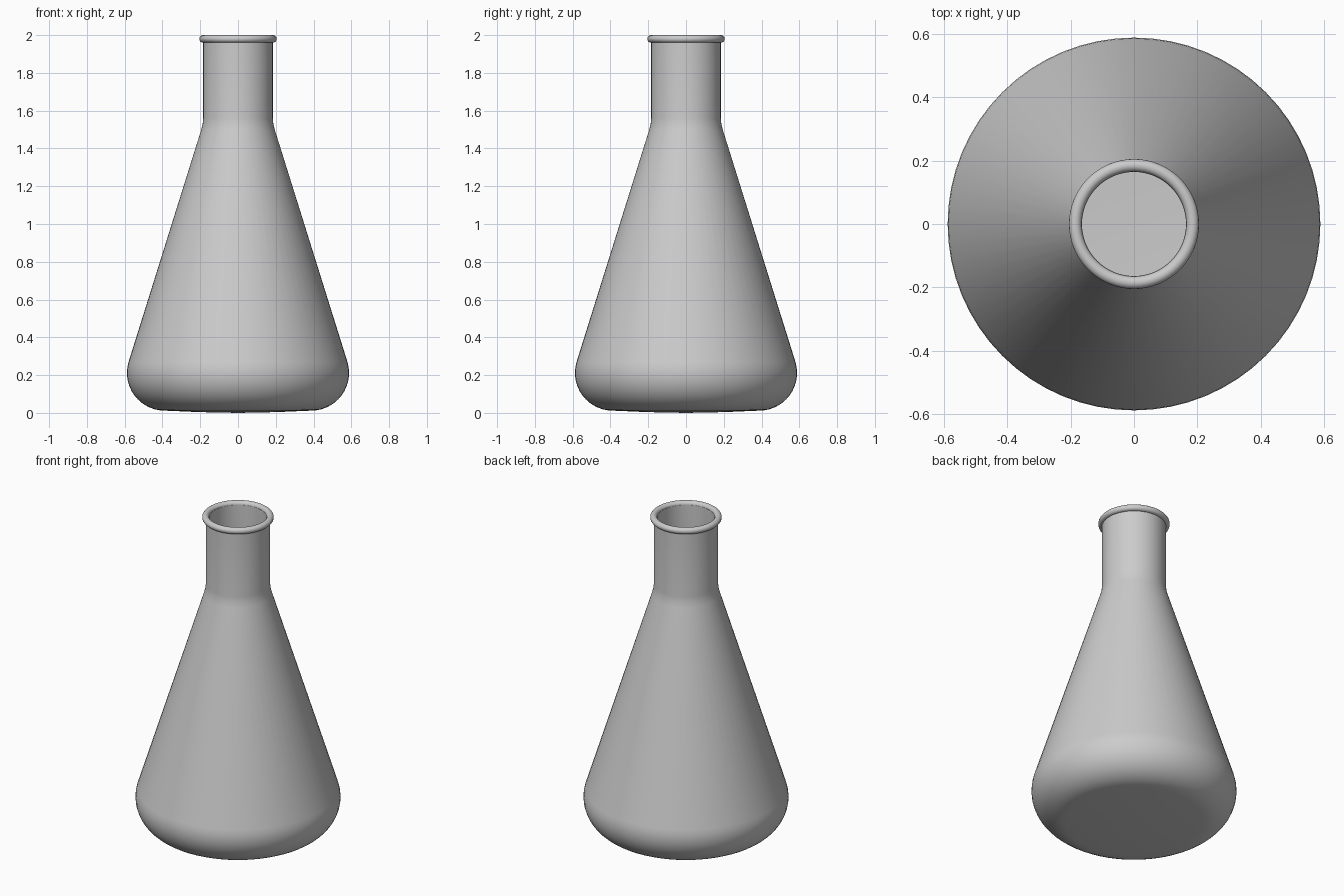
import bpy, bmesh, math

cube = bpy.data.objects.get("Cube")
if cube:
    bpy.data.objects.remove(cube, do_unlink=True)

SEGMENTS = 64
WALL = 0.02

glass = bpy.data.materials.new("grey_glass")
glass.use_nodes = True
colour = (0.6, 0.6, 0.6, 1.0)
glass.diffuse_color = colour
glass.node_tree.nodes["Principled BSDF"].inputs["Base Color"].default_value = colour


def arc(cx, cz, radius, start, end, steps):
    """Points on an arc in the (radius, height) plane, angles in degrees."""
    angles = [math.radians(start + (end - start) * i / steps) for i in range(steps + 1)]
    return [(cx + radius * math.cos(a), cz + radius * math.sin(a)) for a in angles]


def lathe(name, profile):
    """Revolve a profile around the z axis."""
    bm = bmesh.new()
    verts = [bm.verts.new((r, 0, z)) for r, z in profile]
    edges = [bm.edges.new(pair) for pair in zip(verts, verts[1:])]
    bmesh.ops.spin(bm, geom=verts + edges, cent=(0, 0, 0), axis=(0, 0, 1),
                   angle=math.tau, steps=SEGMENTS)
    bmesh.ops.remove_doubles(bm, verts=bm.verts, dist=0.0001)
    bmesh.ops.recalc_face_normals(bm, faces=bm.faces)
    mesh = bpy.data.meshes.new(name)
    bm.to_mesh(mesh)
    bm.free()
    mesh.materials.append(glass)
    obj = bpy.data.objects.new(name, mesh)
    bpy.context.collection.objects.link(obj)
    bpy.ops.object.select_all(action="DESELECT")
    obj.select_set(True)
    bpy.context.view_layer.objects.active = obj
    bpy.ops.object.shade_smooth_by_angle(angle=math.radians(40))
    return obj


# Flask: slightly bowed base, rounded heel, cone, shoulder and neck
outside = [(0, 0), (0.2, 0.004)]
outside += arc(0.388, 0.212, 0.2, -90, 17.3, 14)
outside += [(0.195, 1.498), (0.187, 1.53), (0.184, 1.56), (0.184, 1.98)]

# Inner surface, returning from the mouth to the floor
inside = [(0.184 - WALL, 1.98), (0.184 - WALL, 1.56), (0.187 - WALL, 1.53), (0.195 - WALL, 1.495)]
inside += arc(0.388, 0.212, 0.2 - WALL, 17.3, -90, 14)
inside += [(0.2, 0.004 + WALL), (0, WALL)]
lathe("flask_body", outside + inside)

# Rolled rim around the mouth
lathe("mouth_rim", arc(0.185, 1.98, 0.02, 0, 360, 16))
